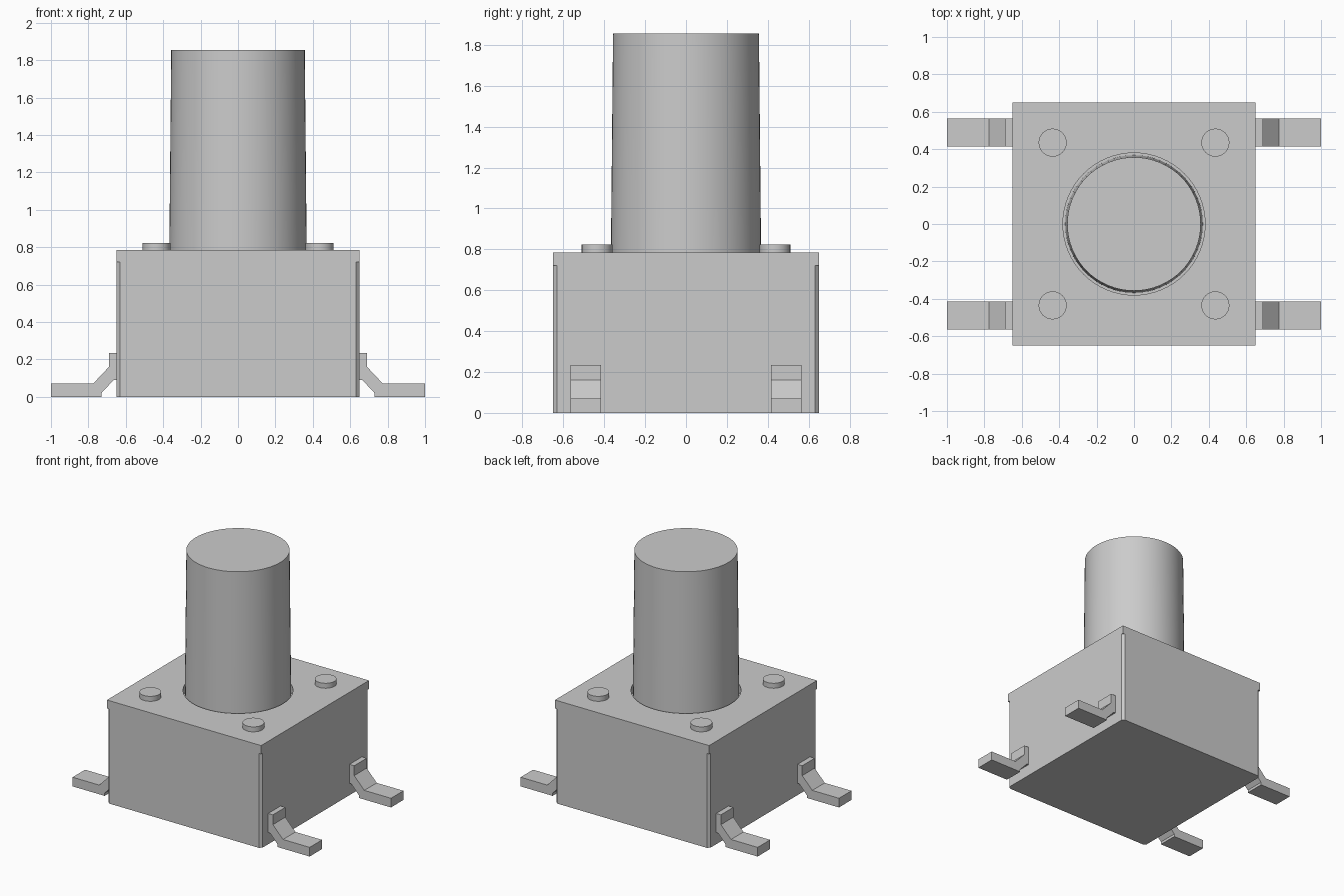
import bpy, bmesh, math
from mathutils import Matrix

if "Cube" in bpy.data.objects:
    bpy.data.objects.remove(bpy.data.objects["Cube"])

grey = bpy.data.materials.new("light grey")
grey.use_nodes = True
COLOUR = (0.6, 0.6, 0.6, 1)
grey.diffuse_color = COLOUR
grey.node_tree.nodes["Principled BSDF"].inputs["Base Color"].default_value = COLOUR

HALF, TOP, SHELL = 0.65, 0.785, 0.72   # half width, housing top, underside of cover


def add(name, bm, smooth=False):
    bmesh.ops.recalc_face_normals(bm, faces=bm.faces)
    mesh = bpy.data.meshes.new(name)
    bm.to_mesh(mesh)
    bm.free()
    mesh.materials.append(grey)
    ob = bpy.data.objects.new(name, mesh)
    bpy.context.collection.objects.link(ob)
    if smooth:
        bpy.ops.object.select_all(action='DESELECT')
        ob.select_set(True)
        bpy.context.view_layer.objects.active = ob
        bpy.ops.object.shade_smooth_by_angle(angle=math.radians(30))
    return ob


def box(sx, sy, z0, z1, x=0, y=0, turn=0):
    bm = bmesh.new()
    bmesh.ops.create_cube(bm, size=1, matrix=Matrix.Translation((x, y, (z0 + z1) / 2))
                          @ Matrix.Rotation(turn, 4, 'Z') @ Matrix.Diagonal((sx, sy, z1 - z0, 1)))
    return bm


def cylinder(r0, r1, z0, z1, x=0, y=0, sides=64):
    bm = bmesh.new()
    bmesh.ops.create_cone(bm, cap_ends=True, segments=sides, radius1=r0, radius2=r1,
                          depth=z1 - z0, matrix=Matrix.Translation((x, y, (z0 + z1) / 2)))
    return bm


def cut(ob, cutter):
    cutter.hide_render = True
    mod = ob.modifiers.new("cut", 'BOOLEAN')
    mod.operation, mod.solver, mod.object = 'DIFFERENCE', 'EXACT', cutter
    bpy.context.view_layer.objects.active = ob
    bpy.ops.object.modifier_apply(modifier=mod.name)
    bpy.data.objects.remove(cutter)


CORNERS = [(sx, sy) for sx in (-1, 1) for sy in (-1, 1)]

# Housing with a round well, and edges chamfered below the cover
housing = add("housing", box(2 * HALF, 2 * HALF, 0, TOP))
cut(housing, add("well_cutter", cylinder(0.38, 0.38, SHELL, 1)))
for sx, sy in CORNERS:
    cut(housing, add("corner_cutter", box(0.1, 0.1, -0.1, SHELL, sx * (HALF + 0.026),
                                          sy * (HALF + 0.026), math.pi / 4)))

# Tall, slightly tapered plunger
add("plunger", cylinder(0.368, 0.357, SHELL - 0.01, 1.855), True)

# Bent leg outline in x and z
LEG = [(1, 0), (1, 0.07), (0.775, 0.07), (0.69, 0.16), (0.69, 0.235), (0.645, 0.235),
       (0.645, 0.09), (0.665, 0.09), (0.73, 0.02), (0.73, 0)]

# A rivet and a leg at each corner
for sx, sy in CORNERS:
    place = ("back" if sy > 0 else "front") + ("_left" if sx > 0 else "_right")
    add(place + "_rivet", cylinder(0.075, 0.075, TOP - 0.01, 0.823, sx * 0.435, sy * 0.435, 32), True)
    bm = bmesh.new()
    side = bm.faces.new([bm.verts.new((sx * x, sy * 0.49 - 0.075, z)) for x, z in LEG])
    swept = bmesh.ops.extrude_face_region(bm, geom=[side])["geom"]
    bmesh.ops.translate(bm, vec=(0, 0.15, 0),
                        verts=[v for v in swept if isinstance(v, bmesh.types.BMVert)])
    add(place + "_leg", bm)
